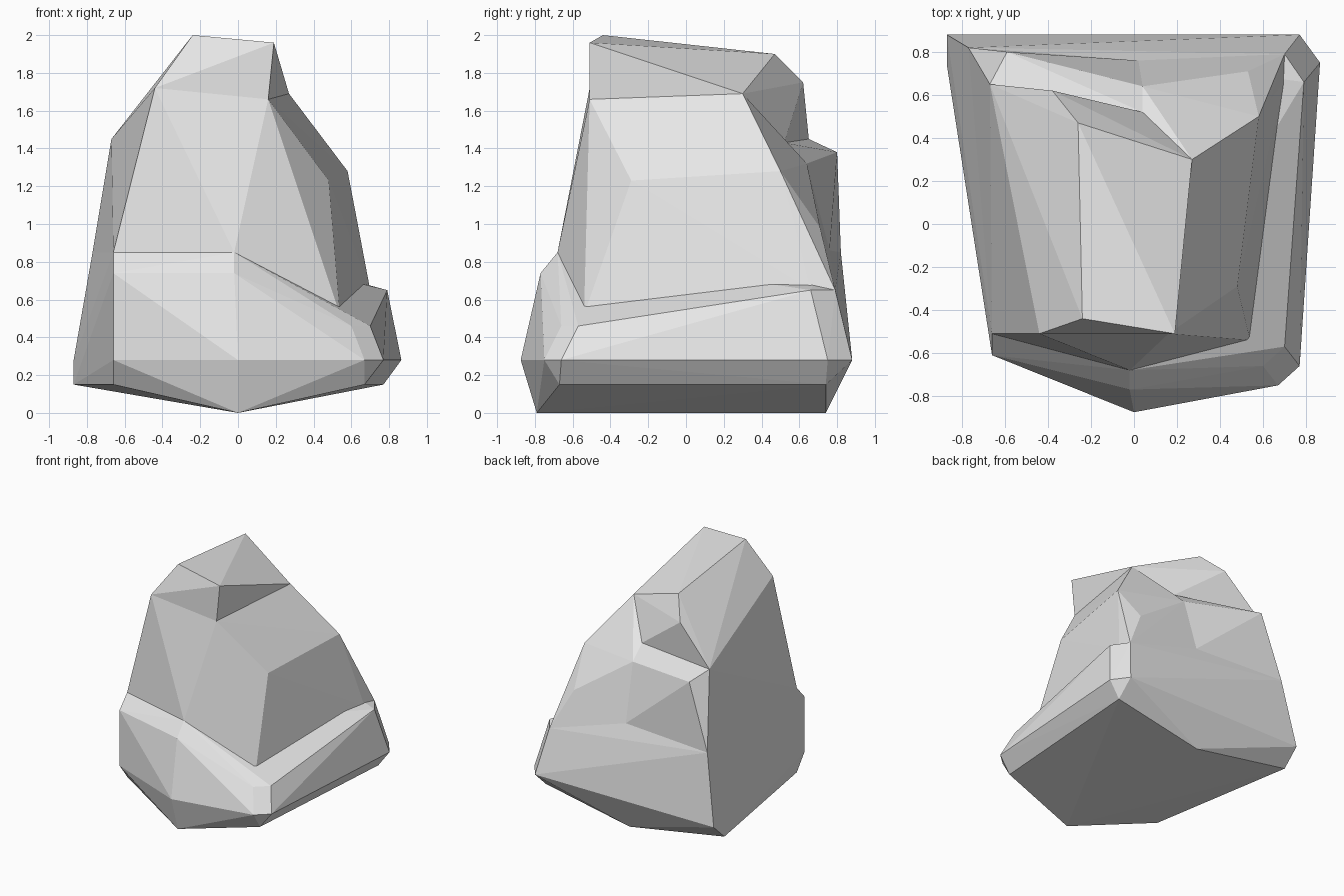
import bpy, bmesh

if "Cube" in bpy.data.objects:
    bpy.data.objects.remove(bpy.data.objects["Cube"])

stone = bpy.data.materials.new("pale_stone")
stone.diffuse_color = (0.8, 0.8, 0.8, 1)
stone.use_nodes = True
stone.node_tree.nodes["Principled BSDF"].inputs["Base Color"].default_value = stone.diffuse_color

# Corners shared between the rock chunks
core = (0, 0, 0.4)
ledge_left, ledge_front, ledge_right = (-.66, -.51, .85), (-.02, -.68, .85), (.54, -.54, .52)
notch_in, notch_back = (.70, .66, .65), (.70, .79, .65)
back_left, back_mid = (-.77, .82, .85), (.02, .76, .86)
shelf_low, shelf_high, shelf_left = (.04, .64, 1.32), (.04, .52, 1.43), (-.67, .65, 1.45)
crown_left, crown_right, crown_back = (-.44, -.51, 1.72), (.16, -.51, 1.66), (.27, .30, 1.69)


def chunk(name, points):
    """Convex stone chunk wrapped around its corner points."""
    bm = bmesh.new()
    for p in points:
        bm.verts.new(p)
    bmesh.ops.convex_hull(bm, input=bm.verts[:])
    loose = [v for v in bm.verts if not v.link_faces]
    bmesh.ops.delete(bm, geom=loose, context='VERTS')
    bmesh.ops.recalc_face_normals(bm, faces=bm.faces[:])
    mesh = bpy.data.meshes.new(name)
    bm.to_mesh(mesh)
    bm.free()
    mesh.materials.append(stone)
    ob = bpy.data.objects.new(name, mesh)
    bpy.context.collection.objects.link(ob)
    return ob


# Base: shallow keel underneath, widest ring, then the sloping ledge
keel = [(0, -.79, 0), (.67, -.67, .15), (.77, .74, .15),
        (0, .74, 0), (-.87, .74, .15), (-.66, -.51, .15)]
belt = [(x, y, .28) for x, y in ((0, -.875), (.67, -.75), (.77, -.66), (.865, .75),
                                 (.77, .88), (-.87, .88), (-.66, -.61))]
rim = [(-.66, -.61, .74), (-.02, -.77, .74), (.60, -.66, .46), (.70, -.57, .46), (.79, .66, .65)]
rock = chunk("rock", keel + belt + rim + [ledge_left, ledge_front, ledge_right,
                                          notch_in, notch_back, back_left, back_mid])

# Trunk: right-hand mass with the big sloping facets
trunk = chunk("rock_trunk", [core, ledge_left, ledge_front, ledge_right, notch_in, notch_back,
                             (.48, -.29, 1.23), (.58, .50, 1.28), (.63, .57, 1.02), (.53, .71, .98),
                             back_mid, shelf_low, shelf_high, crown_left, crown_right, crown_back])

# Shoulder: back left shelf
shoulder = chunk("rock_shoulder", [core, ledge_left, back_left, back_mid, shelf_low, shelf_high,
                                   shelf_left, (-.59, .80, 1.38)])

# Crown: slanted peak
crown = chunk("rock_crown", [core, ledge_left, shelf_left, shelf_high, crown_left, crown_right,
                             crown_back, (-.24, -.44, 2.0), (.19, -.51, 1.96),
                             (-.26, .47, 1.9), (-.38, .62, 1.75)])

# Fuse the chunks into one stone
parts = [trunk, shoulder, crown]
for part in parts:
    mod = rock.modifiers.new(part.name, 'BOOLEAN')
    mod.operation, mod.solver, mod.object = 'UNION', 'EXACT', part
fused = bpy.data.meshes.new_from_object(rock.evaluated_get(bpy.context.evaluated_depsgraph_get()))
rock.modifiers.clear()
rock.data = fused
for part in parts:
    bpy.data.objects.remove(part)
